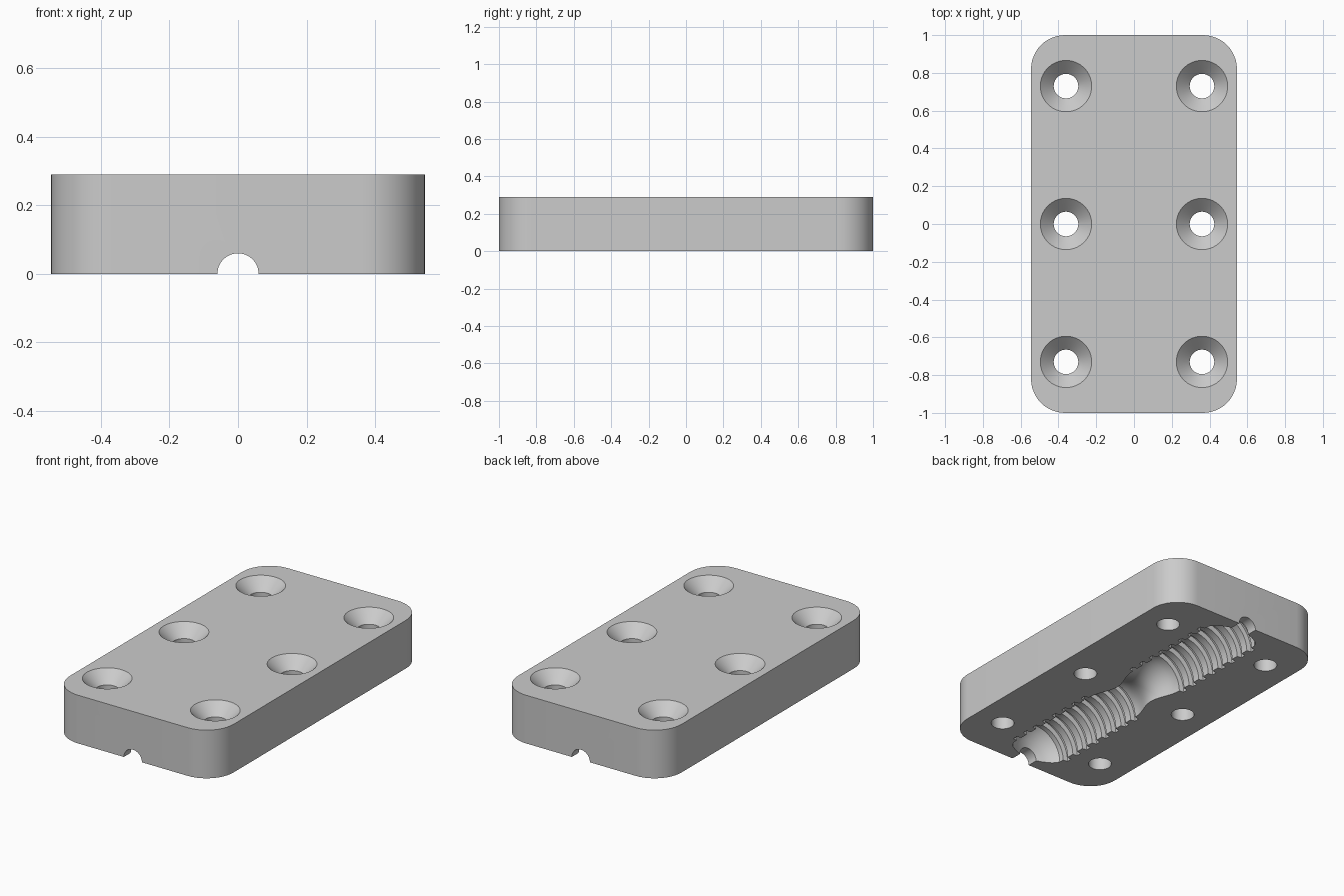
import bpy, bmesh, math
from mathutils import Matrix

if "Cube" in bpy.data.objects:
    bpy.data.objects.remove(bpy.data.objects["Cube"], do_unlink=True)

WIDTH, LENGTH, HEIGHT = 1.09, 2.0, 0.29

grey = bpy.data.materials.new("light grey")
grey.use_nodes = True
grey.diffuse_color = (0.6, 0.6, 0.6, 1)
grey.node_tree.nodes["Principled BSDF"].inputs["Base Color"].default_value = (0.6, 0.6, 0.6, 1)


def make_object(name, bm):
    bmesh.ops.recalc_face_normals(bm, faces=bm.faces)
    mesh = bpy.data.meshes.new(name)
    bm.to_mesh(mesh)
    bm.free()
    mesh.materials.append(grey)
    ob = bpy.data.objects.new(name, mesh)
    bpy.context.collection.objects.link(ob)
    return ob


def lathe(name, profile, segments, matrix):
    """Closed solid turned about z from (radius, height) pairs."""
    bm = bmesh.new()
    rings = []
    for r, h in profile:
        angles = [(i + 0.5) * math.tau / segments for i in range(segments)]
        rings.append([bm.verts.new((r * math.cos(a), r * math.sin(a), h)) for a in angles])
    for low, high in zip(rings, rings[1:]):
        for i in range(segments):
            j = (i + 1) % segments
            bm.faces.new((low[i], low[j], high[j], high[i]))
    bm.faces.new(rings[0])
    bm.faces.new(rings[-1])
    bm.transform(matrix)
    return make_object(name, bm)


def cut(target, cutter):
    cutter.hide_render = True
    mod = target.modifiers.new("cut", 'BOOLEAN')
    mod.operation = 'DIFFERENCE'
    mod.solver = 'EXACT'
    mod.object = cutter
    bpy.context.view_layer.objects.active = target
    bpy.ops.object.modifier_apply(modifier=mod.name)
    bpy.data.objects.remove(cutter, do_unlink=True)


# Block with rounded upright corners
bm = bmesh.new()
bmesh.ops.create_cube(bm, size=1)
bm.transform(Matrix.Translation((0, 0, HEIGHT / 2)) @ Matrix.Diagonal((WIDTH, LENGTH, HEIGHT, 1)))
uprights = [e for e in bm.edges if abs(e.verts[0].co.z - e.verts[1].co.z) > 0.1]
bmesh.ops.bevel(bm, geom=uprights, offset=0.18, segments=12, profile=0.5, affect='EDGES')
block = make_object("mould_half", bm)

# Countersunk screw holes
hole = [(0.065, -0.1), (0.065, HEIGHT - 0.07), (0.136, HEIGHT), (0.136, HEIGHT + 0.1)]
for x in (-0.36, 0.36):
    for y in (-0.73, 0, 0.73):
        cut(block, lathe("screw_hole", hole, 48, Matrix.Translation((x, y, 0))))

# Cavity profile, from the slim waist to the open channel at the end
BODY, RIDGE, RIDGES, PITCH = 0.172, 0.2, 8, 0.085
half = []
for i in range(9):
    t = i / 8
    half.append((0.125 + (BODY - 0.125) * (1 - math.cos(math.pi * t)) / 2, 0.19 * t))
for i in range(RIDGES):
    y = 0.215 + i * PITCH
    half += [(BODY, y - 0.02), (RIDGE, y - 0.015), (RIDGE, y + 0.015), (BODY, y + 0.02)]
half += [(BODY, 0.86), (0.145, 0.895), (0.1, 0.92), (0.06, 0.935), (0.06, 1.1)]
profile = [(r, -y) for r, y in reversed(half[1:])] + half
cut(block, lathe("cavity", profile, 64, Matrix.Rotation(-math.pi / 2, 4, 'X')))

# Smooth round walls, sharp rims
bpy.ops.object.select_all(action='DESELECT')
block.select_set(True)
bpy.context.view_layer.objects.active = block
bpy.ops.object.shade_smooth_by_angle(angle=math.radians(30))
